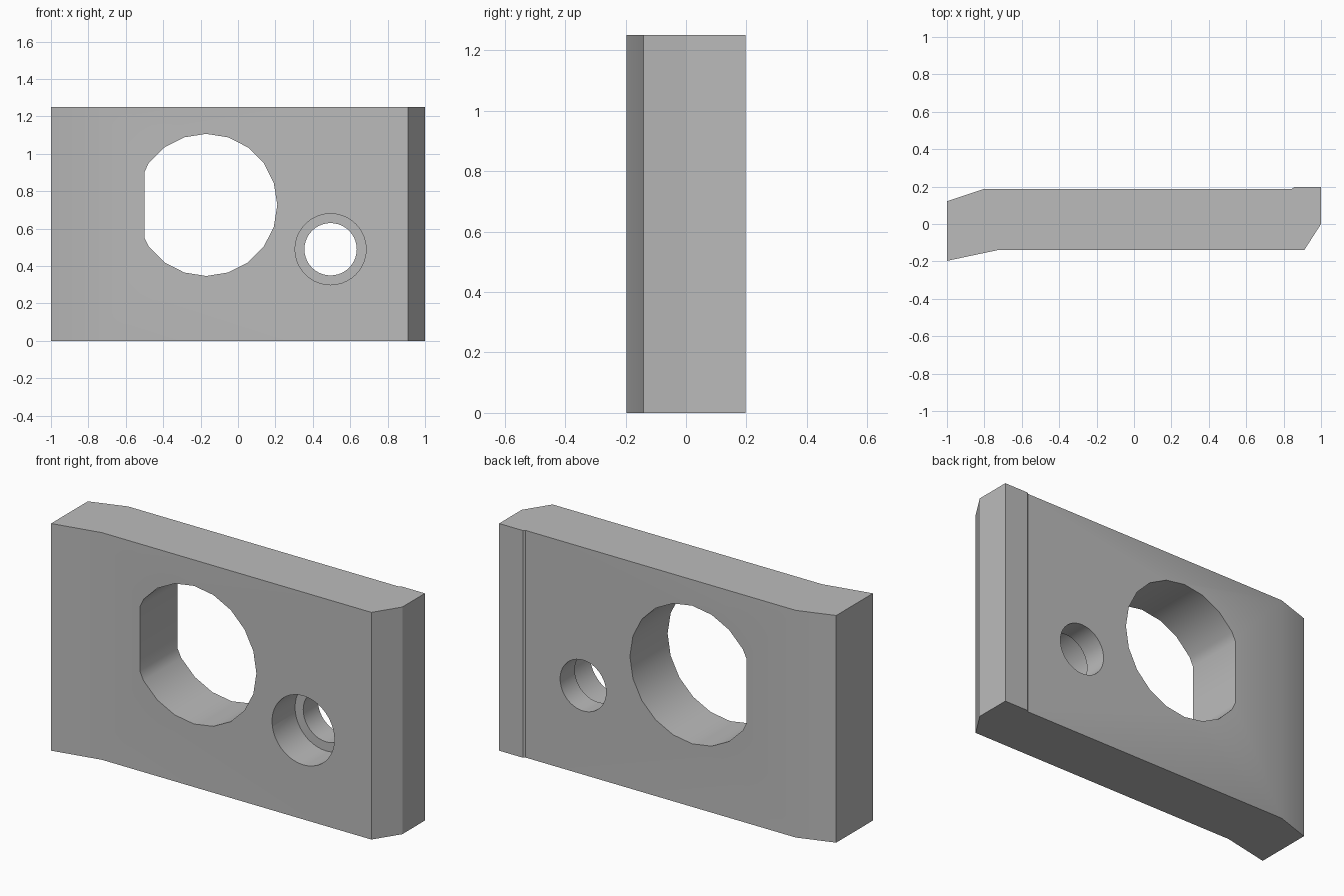
import bpy
import bmesh
from math import cos, sin, pi, radians
from mathutils import Vector

HEIGHT = 1.25

cube = bpy.data.objects.get("Cube")
if cube:
    bpy.data.objects.remove(cube, do_unlink=True)

grey = bpy.data.materials.new("plain grey")
grey.use_nodes = True
grey.diffuse_color = (0.5, 0.5, 0.5, 1)
grey.node_tree.nodes["Principled BSDF"].inputs["Base Color"].default_value = (0.5, 0.5, 0.5, 1)


def prism(name, outline, sweep):
    """Sweep a closed outline along a vector into a solid."""
    bm = bmesh.new()
    face = bm.faces.new([bm.verts.new(p) for p in outline])
    result = bmesh.ops.extrude_face_region(bm, geom=[face])
    moved = [g for g in result["geom"] if isinstance(g, bmesh.types.BMVert)]
    bmesh.ops.translate(bm, verts=moved, vec=Vector(sweep))
    bmesh.ops.recalc_face_normals(bm, faces=bm.faces)
    mesh = bpy.data.meshes.new(name)
    bm.to_mesh(mesh)
    bm.free()
    mesh.materials.append(grey)
    obj = bpy.data.objects.new(name, mesh)
    bpy.context.collection.objects.link(obj)
    return obj


def circle(x, z, radius, sides, y=-0.5):
    angles = [2 * pi * i / sides for i in range(sides)]
    return [(x + radius * cos(a), y, z + radius * sin(a)) for a in angles]


# Plate with angled ends and a small raised lip at the back
profile = [(-1, -0.197), (-0.73, -0.14), (0.91, -0.14), (1, 0), (1, 0.197),
           (0.855, 0.197), (0.845, 0.188), (-0.8, 0.188), (-1, 0.122)]
plate = prism("plate", [(x, y, 0) for x, y in profile], (0, 0, HEIGHT))

# Large round opening with one flat side
ring = circle(-0.17, 0.727, 0.38, 20)
flat = -0.5
opening = [p for p in ring if p[0] > flat]
upper = [p for p in opening if p[2] >= 0.726]
lower = [p for p in opening if p[2] < 0.726]
opening = upper + [(flat, -0.5, 0.903), (flat, -0.5, 0.551)] + lower

# Bolt hole with a wider counterbore from the front
cutters = [
    prism("opening_cutter", opening, (0, 1, 0)),
    prism("bolt_hole_cutter", circle(0.495, 0.49, 0.14, 40), (0, 1, 0)),
    prism("counterbore_cutter", circle(0.495, 0.49, 0.19, 40), (0, 0.56, 0)),
]

bpy.ops.object.select_all(action="DESELECT")
plate.select_set(True)
bpy.context.view_layer.objects.active = plate
for cutter in cutters:
    cut = plate.modifiers.new(cutter.name, "BOOLEAN")
    cut.operation = "DIFFERENCE"
    cut.solver = "EXACT"
    cut.object = cutter
    bpy.ops.object.modifier_apply(modifier=cut.name)
    bpy.data.objects.remove(cutter, do_unlink=True)

bpy.ops.object.shade_smooth_by_angle(angle=radians(30))
